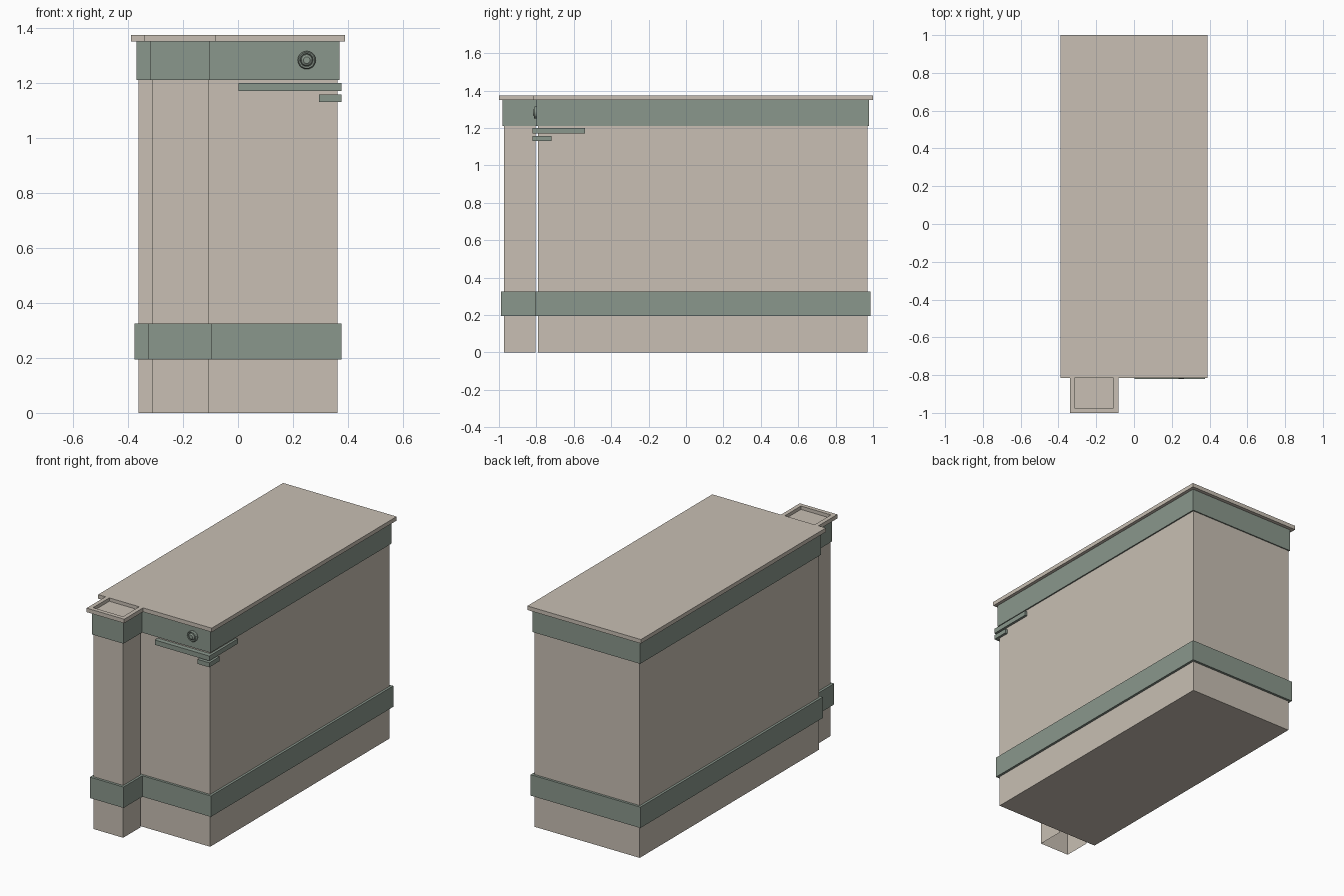
import bpy, bmesh, math

if "Cube" in bpy.data.objects:
    bpy.data.objects.remove(bpy.data.objects["Cube"])


def material(name, rgb):
    m = bpy.data.materials.new(name)
    m.diffuse_color = (*rgb, 1)
    m.use_nodes = True
    m.node_tree.nodes["Principled BSDF"].inputs["Base Color"].default_value = m.diffuse_color
    return m


STONE = material("warm_beige", (0.577, 0.521, 0.451))
GREEN = material("grey_green", (0.254, 0.309, 0.262))


def finish(name, bm, mat):
    me = bpy.data.meshes.new(name)
    bm.to_mesh(me)
    bm.free()
    me.materials.append(mat)
    ob = bpy.data.objects.new(name, me)
    bpy.context.collection.objects.link(ob)
    return ob


def prism(name, outline, z0, z1, mat):
    """Extrude a plan outline (counter-clockwise) from z0 to z1."""
    bm = bmesh.new()
    face = bm.faces.new([bm.verts.new((x, y, z0)) for x, y in outline])
    ext = bmesh.ops.extrude_face_region(bm, geom=[face])["geom"]
    for v in ext:
        if isinstance(v, bmesh.types.BMVert):
            v.co.z = z1
    bmesh.ops.recalc_face_normals(bm, faces=bm.faces)
    return finish(name, bm, mat)


def box(name, x0, x1, y0, y1, z0, z1, mat):
    return prism(name, [(x0, y0), (x1, y0), (x1, y1), (x0, y1)], z0, z1, mat)


def u_shape(name, x0, x1, y0, y1, t, z0, z1, mat):
    """Three-sided strip, open towards the back."""
    return prism(name, [(x0, y0), (x1, y0), (x1, y1), (x1 - t, y1), (x1 - t, y0 + t),
                        (x0 + t, y0 + t), (x0 + t, y1), (x0, y1)], z0, z1, mat)


def corner_rail(name, x0, y1, z0, z1):
    """L-shaped strip wrapped around the front right corner."""
    prism(name, [(x0, -0.82), (0.377, -0.82), (0.377, y1), (0.355, y1),
                 (0.355, -0.785), (x0, -0.785)], z0, z1, GREEN)


# Main block, its two bands and the lid
box("main_body", -0.362, 0.362, -0.79, 0.971, 0, 1.352, STONE)
box("lower_band", -0.377, 0.377, -0.805, 0.986, 0.195, 0.325, GREEN)
box("upper_band", -0.37, 0.37, -0.798, 0.978, 1.21, 1.351, GREEN)
box("lid", -0.39, 0.39, -0.815, 1.0, 1.35, 1.375, STONE)

# Front pillar: thin three-sided shell, open underneath
bm = bmesh.new()
plan = [(-0.311, -0.804), (-0.311, -0.973), (-0.108, -0.973), (-0.108, -0.804)]
low = [bm.verts.new((x, y, 0)) for x, y in plan]
high = [bm.verts.new((x, y, 1.352)) for x, y in plan]
for i in range(3):
    bm.faces.new((low[i], low[i + 1], high[i + 1], high[i]))
finish("pillar", bm, STONE)

# Pillar bands and recessed cap
u_shape("pillar_lower_band", -0.326, -0.094, -0.989, -0.804, 0.017, 0.195, 0.325, GREEN)
u_shape("pillar_upper_band", -0.319, -0.101, -0.98, -0.798, 0.01, 1.21, 1.351, GREEN)
u_shape("pillar_cap_rim", -0.34, -0.082, -1.0, -0.815, 0.026, 1.35, 1.375, STONE)
box("pillar_cap_floor", -0.316, -0.106, -0.976, -0.81, 1.35, 1.354, STONE)

# Stepped corner rails under the upper band
corner_rail("upper_corner_rail", 0.002, -0.54, 1.17, 1.20)
corner_rail("lower_corner_rail", 0.295, -0.72, 1.13, 1.158)

# Round knob on the front: lathed profile of (radius, depth)
profile = [(0.033, -0.797), (0.033, -0.808), (0.029, -0.814), (0.024, -0.812),
           (0.022, -0.806), (0.020, -0.813), (0.012, -0.819)]
bm = bmesh.new()
n = 20
rings = [[bm.verts.new((0.25 + r * math.cos(2 * math.pi * i / n), y,
                        1.283 + r * math.sin(2 * math.pi * i / n))) for i in range(n)]
         for r, y in profile]
for a, b in zip(rings, rings[1:]):
    for i in range(n):
        j = (i + 1) % n
        bm.faces.new((a[i], a[j], b[j], b[i]))
bm.faces.new(rings[-1])
bmesh.ops.recalc_face_normals(bm, faces=bm.faces)
finish("knob", bm, GREEN)
